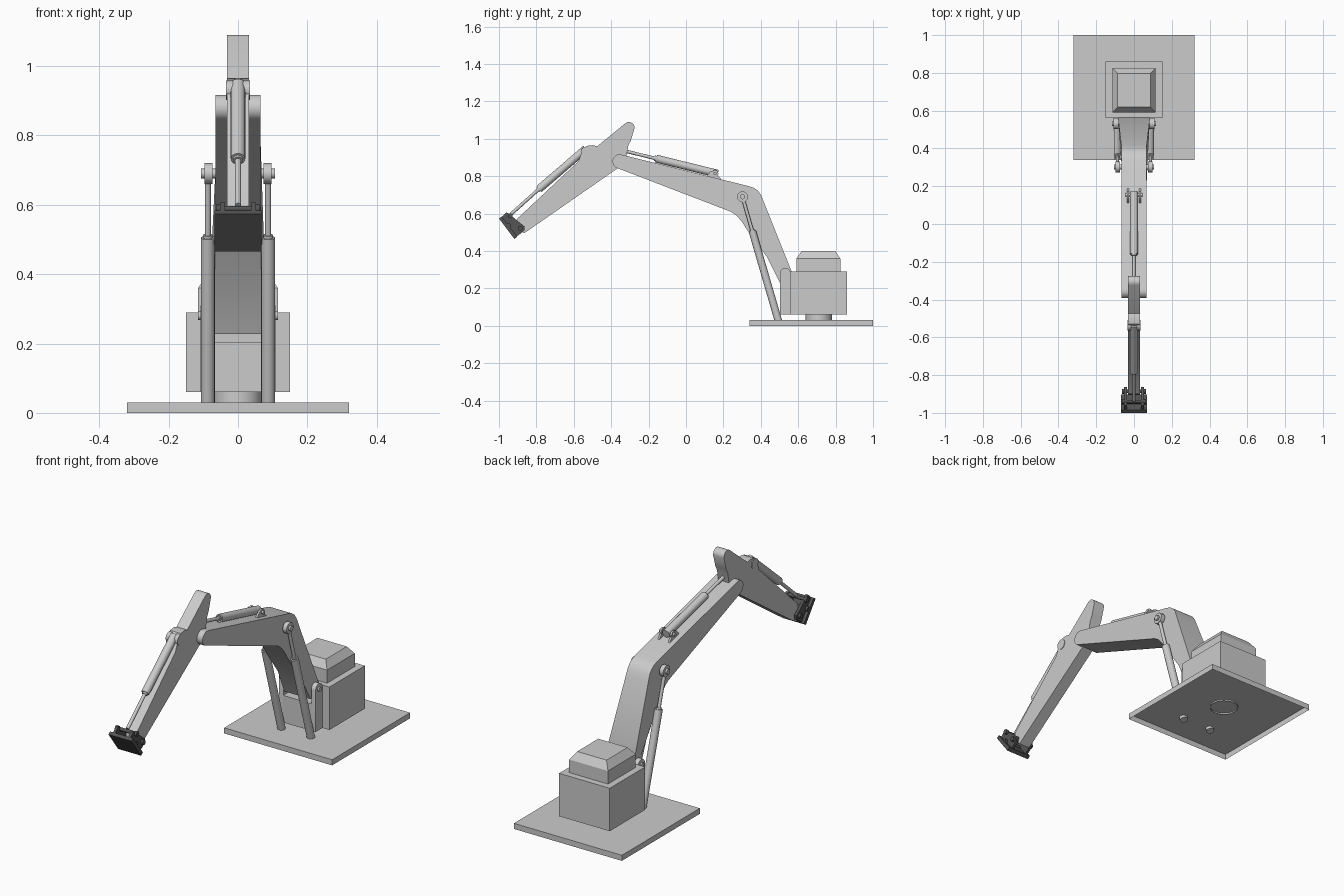
import bpy, bmesh
from math import pi, cos, sin
from mathutils import Vector

if "Cube" in bpy.data.objects:
    bpy.data.objects.remove(bpy.data.objects["Cube"])

dark = bpy.data.materials.new("dark_metal")
dark.diffuse_color = (0.09, 0.09, 0.09, 1)
dark.use_nodes = True
dark.node_tree.nodes["Principled BSDF"].inputs["Base Color"].default_value = dark.diffuse_color


def finish(name, bm, mat=None, smooth=True):
    bmesh.ops.recalc_face_normals(bm, faces=bm.faces[:])
    me = bpy.data.meshes.new(name)
    bm.to_mesh(me)
    bm.free()
    ob = bpy.data.objects.new(name, me)
    bpy.context.collection.objects.link(ob)
    if mat:
        me.materials.append(mat)
    if smooth:
        bpy.ops.object.select_all(action='DESELECT')
        bpy.context.view_layer.objects.active = ob
        ob.select_set(True)
        bpy.ops.object.shade_smooth_by_angle(angle=0.6)
    return ob


def box(name, x0, x1, y0, y1, z0, z1, open_bottom=False):
    bm = bmesh.new()
    bmesh.ops.create_cube(bm, size=1)
    for v in bm.verts:
        v.co = Vector(((x0, x1)[v.co.x > 0], (y0, y1)[v.co.y > 0], (z0, z1)[v.co.z > 0]))
    if open_bottom:
        bottom = [f for f in bm.faces if f.calc_center_median().z < z0 + 1e-4]
        bmesh.ops.delete(bm, geom=bottom, context='FACES')
    return finish(name, bm, smooth=False)


def prism(name, yz, x0, x1, mat=None, width=None):
    """Side profile in y,z extruded along x; width(y) can flare it."""
    bm = bmesh.new()
    sides = [[bm.verts.new((x * (width(y) if width else 1), y, z)) for y, z in yz] for x in (x0, x1)]
    for s in sides:
        bm.faces.new(s)
    n = len(yz)
    for i in range(n):
        j = (i + 1) % n
        bm.faces.new((sides[0][i], sides[0][j], sides[1][j], sides[1][i]))
    return finish(name, bm, mat)


def rod(name, a, b, r, sides=20, mat=None, caps=True):
    a, b = Vector(a), Vector(b)
    d = b - a
    bm = bmesh.new()
    bmesh.ops.create_cone(bm, cap_ends=caps, segments=sides, radius1=r, radius2=r, depth=d.length)
    q = d.to_track_quat('Z', 'Y')
    for v in bm.verts:
        v.co = q @ v.co + (a + b) / 2
    return finish(name, bm, mat)


def arc(y, z, r, a0, a1, n=8):
    return [(y + r * cos((a0 + (a1 - a0) * i / n) * pi / 180),
             z + r * sin((a0 + (a1 - a0) * i / n) * pi / 180)) for i in range(n + 1)]


def ram(name, x, a, joint, b, r, rr):
    """Hydraulic cylinder: barrel, end gland and piston rod."""
    a, j, b = (Vector((x, *p)) for p in (a, joint, b))
    d = (b - a).normalized()
    rod(name + "_barrel", a, j, r)
    rod(name + "_gland", j, j + d * 0.008, r * 0.7)
    rod(name + "_rod", j, b, rr, 14)


# Base plate (open underneath) and turning ring
box("base_plate", -0.32, 0.32, 0.34, 1.0, 0, 0.03, open_bottom=True)
rod("turning_ring", (0, 0.71, 0.022), (0, 0.71, 0.065), 0.07, 32, caps=False)

# Turret body and bevelled cap
box("turret_body", -0.15, 0.15, 0.56, 0.86, 0.06, 0.29)
box("turret_cap", -0.115, 0.115, 0.59, 0.825, 0.285, 0.36)
cap = box("cap_top", -0.115, 0.115, 0.59, 0.825, 0.36, 0.40)
for v in cap.data.vertices:
    if v.co.z > 0.38:
        v.co.x *= 0.087 / 0.115
        v.co.y = 0.708 + (v.co.y - 0.7075) * 0.76

# Boom mount: block and two round-topped lugs with pin
box("mount_block", -0.085, 0.085, 0.502, 0.56, 0.06, 0.205)
lug = [(0.56, 0.06), (0.56, 0.28)] + arc(0.531, 0.28, 0.029, 10, 180) + [(0.502, 0.06)]
for s in (-1, 1):
    prism("mount_lug", lug, s * 0.083, s * 0.108)
rod("mount_pin", (-0.116, 0.531, 0.28), (0.116, 0.531, 0.28), 0.012)

# Boom, flared towards its foot
boom = ([(0.565, 0.29), (0.415, 0.665), (0.402, 0.698), (0.385, 0.722), (0.362, 0.738), (0.335, 0.747),
         (0.18, 0.785)] + arc(-0.355, 0.879, 0.038, 72, 255, 10) +
        [(0.24, 0.61), (0.27, 0.59), (0.30, 0.555), (0.335, 0.50), (0.435, 0.365), (0.503, 0.228),
         (0.555, 0.228)])
prism("boom", boom, -1, 1, width=lambda y: 0.065 + max(0, y - 0.4) * 0.12)

# Arm with rounded upper lobe
arm = ([(-0.905, 0.535), (-0.865, 0.495), (-0.39, 0.825), (-0.325, 0.87), (-0.308, 0.965), (-0.295, 0.99)] +
       arc(-0.305, 1.06, 0.03, -5, 130, 6) +
       [(-0.475, 0.96), (-0.50, 0.966), (-0.53, 0.962), (-0.553, 0.94), (-0.575, 0.88), (-0.90, 0.575)])
prism("arm", arm, -0.032, 0.032)

# Hydraulic cylinders
for s in (-1, 1):
    ram("lift_cylinder", s * 0.087, (0.498, 0.012), (0.355, 0.505), (0.302, 0.69), 0.02, 0.009)
    rod("lift_eye", (s * 0.074, 0.302, 0.69), (s * 0.097, 0.302, 0.69), 0.03, 12)
    rod("lift_pin", (s * 0.055, 0.302, 0.69), (s * 0.107, 0.302, 0.69), 0.014, 12)
    # lugs holding the boom-top cylinder
    prism("arm_cylinder_lug", [(0.195, 0.775), (0.105, 0.795), (0.13, 0.825)] +
          arc(0.155, 0.815, 0.018, 110, -30, 5), s * 0.026, s * 0.036)
    rod("arm_cylinder_pin", (s * 0.015, 0.155, 0.815), (s * 0.046, 0.155, 0.815), 0.009, 12)
    # hubs holding the bucket cylinder
    rod("bucket_cylinder_hub", (s * 0.012, -0.535, 0.93), (s * 0.035, -0.535, 0.93), 0.028, 16)
ram("arm_cylinder", 0, (0.17, 0.813), (-0.16, 0.894), (-0.315, 0.932), 0.021, 0.009)
ram("bucket_cylinder", 0, (-0.535, 0.947), (-0.785, 0.732), (-0.935, 0.598), 0.021, 0.009)

# Dark tool coupler: face plate, side cheeks and pins
prism("coupler_plate", [(-1.0, 0.574), (-0.985, 0.584), (-0.902, 0.477), (-0.918, 0.465)], -0.068, 0.068, dark)
cheek = [(-0.99, 0.577), (-0.96, 0.606), (-0.945, 0.598), (-0.862, 0.53), (-0.865, 0.508), (-0.905, 0.478)]
for s in (-1, 1):
    prism("coupler_cheek", cheek, s * 0.038, s * 0.052, dark)
for y, z in ((-0.948, 0.536), (-0.886, 0.522), (-0.94, 0.588)):
    rod("coupler_pin", (-0.058, y, z), (0.058, y, z), 0.009, 12, dark)
    for s in (-1, 1):
        rod("coupler_pin_head", (s * 0.05, y, z), (s * 0.064, y, z), 0.013, 12, dark)
